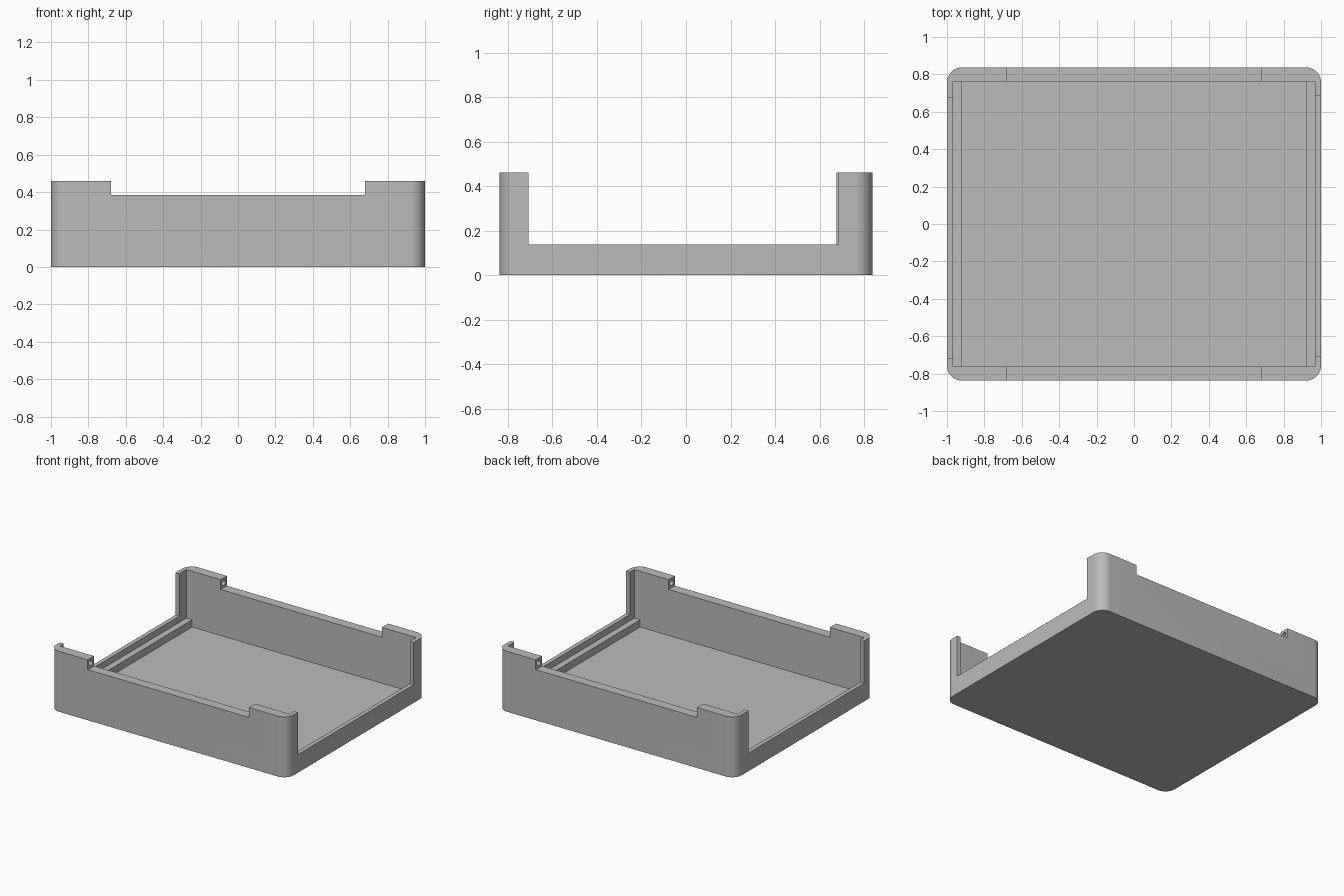
import bpy, bmesh, math
from mathutils import Matrix

if "Cube" in bpy.data.objects:
    bpy.data.objects.remove(bpy.data.objects["Cube"], do_unlink=True)

HALF_X, HALF_Y, HEIGHT = 1.0, 0.837, 0.46
IN_X, IN_Y, FLOOR = 0.968, 0.762, 0.035
RADIUS = 0.08

grey = bpy.data.materials.new("plain_grey")
grey.use_nodes = True
grey.diffuse_color = (0.5, 0.5, 0.5, 1)
grey.node_tree.nodes["Principled BSDF"].inputs["Base Color"].default_value = (0.5, 0.5, 0.5, 1)


def finish(name, bm):
    bmesh.ops.recalc_face_normals(bm, faces=bm.faces)
    mesh = bpy.data.meshes.new(name)
    bm.to_mesh(mesh)
    bm.free()
    mesh.materials.append(grey)
    obj = bpy.data.objects.new(name, mesh)
    bpy.context.collection.objects.link(obj)
    return obj


def box(name, low, high):
    bm = bmesh.new()
    size = [b - a for a, b in zip(low, high)]
    mid = [(a + b) / 2 for a, b in zip(low, high)]
    bmesh.ops.create_cube(bm, size=1, matrix=Matrix.Translation(mid) @ Matrix.Diagonal((*size, 1)))
    return finish(name, bm)


def cut(target, cutter):
    mod = target.modifiers.new("cut", "BOOLEAN")
    mod.operation = "DIFFERENCE"
    mod.solver = "EXACT"
    mod.object = cutter
    bpy.context.view_layer.objects.active = target
    bpy.ops.object.modifier_apply(modifier=mod.name)
    bpy.data.objects.remove(cutter, do_unlink=True)


# Tray body: rounded rectangle pulled up to full height
bm = bmesh.new()
outline = []
for i, (sx, sy) in enumerate([(1, 1), (-1, 1), (-1, -1), (1, -1)]):
    for k in range(13):
        a = math.radians(90 * i + 7.5 * k)
        outline.append(bm.verts.new((sx * (HALF_X - RADIUS) + RADIUS * math.cos(a),
                                     sy * (HALF_Y - RADIUS) + RADIUS * math.sin(a), 0)))
base = bm.faces.new(outline)
top = bmesh.ops.extrude_face_region(bm, geom=[base])["geom"]
bmesh.ops.translate(bm, vec=(0, 0, HEIGHT), verts=[v for v in top if isinstance(v, bmesh.types.BMVert)])
tray = finish("tray_body", bm)

# Open interior
cut(tray, box("cavity_cutter", (-IN_X, -IN_Y, FLOOR), (IN_X, IN_Y, 1)))

# Shallow notches in the front and back walls
cut(tray, box("long_notch_cutter", (-0.68, -1, 0.385), (0.68, 1, 1)))

# Deep side openings, slightly offset from each other
for side, y0, y1 in ((1, -0.707, 0.685), (-1, -0.716, 0.676)):
    xs = sorted((side * 0.9, side * 1.1))
    cut(tray, box("side_opening_cutter", (xs[0], y0, 0.138), (xs[1], y1, 1)))

# Small pin holes in the ends of the raised corners
for sx in (-1, 1):
    for sy in (-1, 1):
        bm = bmesh.new()
        place = Matrix.Translation((sx * 0.7, sy * 0.8, 0.422)) @ Matrix.Rotation(math.pi / 2, 4, "Y")
        bmesh.ops.create_cone(bm, cap_ends=True, segments=16, radius1=0.02, radius2=0.02,
                              depth=0.12, matrix=place)
        cut(tray, finish("pin_hole_cutter", bm))

# Smooth rounded corners, crisp edges
bpy.ops.object.select_all(action="DESELECT")
tray.select_set(True)
bpy.context.view_layer.objects.active = tray
bpy.ops.object.shade_smooth_by_angle(angle=math.radians(30))

# Inner ledges along both side walls
for name, side in (("left_ledge", 1), ("right_ledge", -1)):
    xs = sorted((side * 0.92, side * (IN_X + 0.005)))
    box(name, (xs[0], -IN_Y - 0.005, FLOOR - 0.005), (xs[1], IN_Y + 0.005, 0.09))
